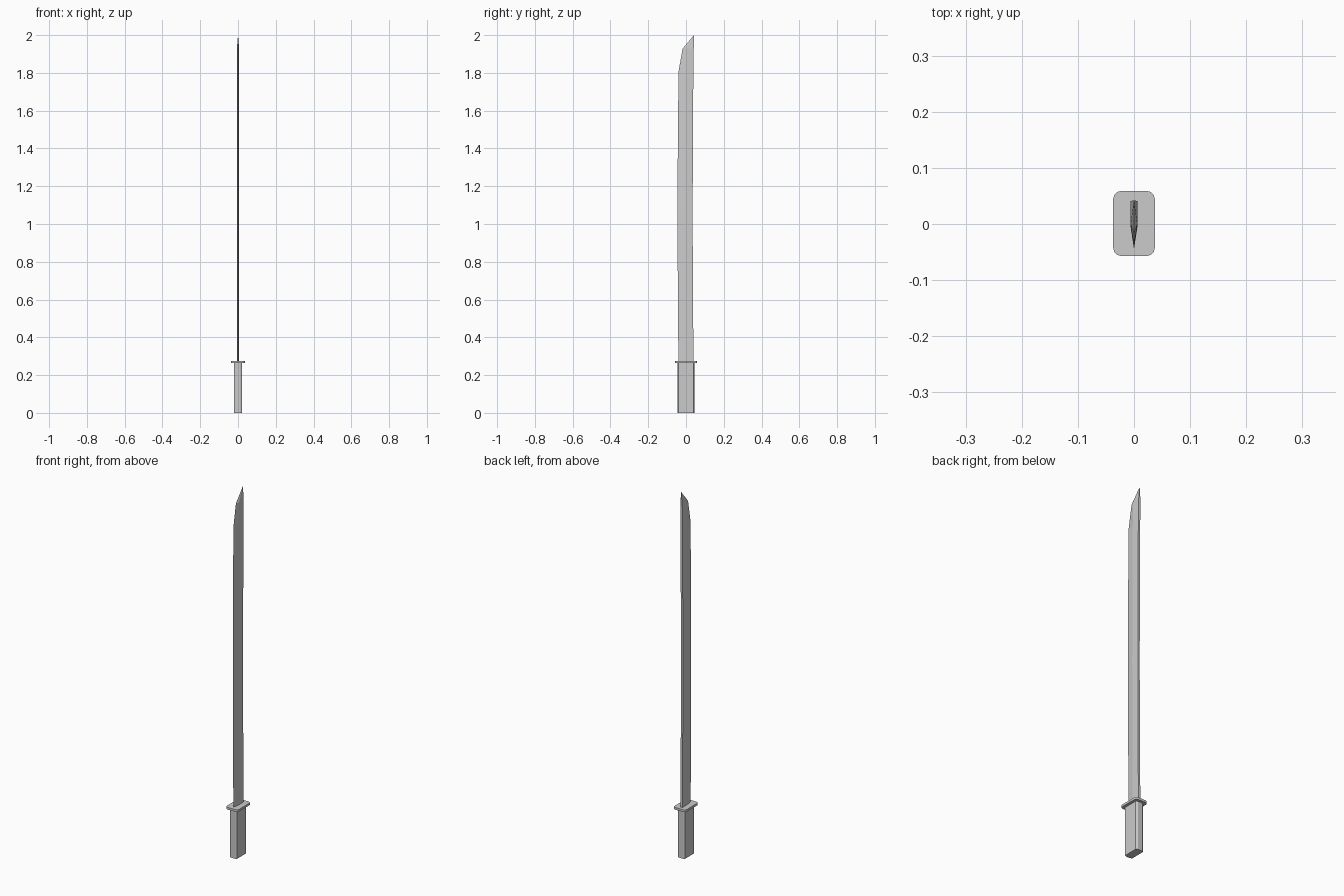
import bpy, bmesh, math

if "Cube" in bpy.data.objects:
    bpy.data.objects.remove(bpy.data.objects["Cube"])


def make_object(name, rings, tip=None):
    """Loft closed rings of points; cap the ends or close onto a tip point."""
    bm = bmesh.new()
    loops = [[bm.verts.new(p) for p in ring] for ring in rings]
    n = len(loops[0])
    for a, b in zip(loops, loops[1:]):
        for i in range(n):
            j = (i + 1) % n
            bm.faces.new((a[i], a[j], b[j], b[i]))
    bm.faces.new(loops[0][::-1])
    if tip:
        t = bm.verts.new(tip)
        for i in range(n):
            bm.faces.new((loops[-1][i], loops[-1][(i + 1) % n], t))
    else:
        bm.faces.new(loops[-1])
    bmesh.ops.recalc_face_normals(bm, faces=bm.faces)
    mesh = bpy.data.meshes.new(name)
    bm.to_mesh(mesh)
    bm.free()
    obj = bpy.data.objects.new(name, mesh)
    bpy.context.collection.objects.link(obj)
    return obj


def rounded_rect(hx, hy, rx, ry, steps, z, cy=0.0):
    """Rectangle ring with corners of the given radii and segment count."""
    pts = []
    for q, (sx, sy) in enumerate([(1, 1), (-1, 1), (-1, -1), (1, -1)]):
        for k in range(steps + 1):
            a = math.pi / 2 * (q + k / steps)
            pts.append((sx * (hx - rx) + rx * math.cos(a),
                        cy + sy * (hy - ry) + ry * math.sin(a), z))
    return pts


# Grip with chamfered corners
make_object("handle", [rounded_rect(0.022, 0.045, 0.010, 0.006, 1, z)
                       for z in (0, 0.266)])

# Flat guard with rounded corners
make_object("guard", [rounded_rect(0.037, 0.058, 0.014, 0.014, 3, z, 0.001)
                      for z in (0.264, 0.276)])

# Slightly curved blade: z, cutting edge y, ridge y, spine y
sections = [(0.27, -0.040, -0.002, 0.040), (0.60, -0.043, -0.004, 0.037),
            (1.05, -0.045, -0.006, 0.035), (1.50, -0.043, -0.004, 0.037),
            (1.81, -0.039, -0.002, 0.039), (1.928, -0.018, 0.0, 0.041)]
t = 0.006
make_object("blade",
            [[(0, edge, z), (t, ridge, z), (t, spine, z),
              (-t, spine, z), (-t, ridge, z)]
             for z, edge, ridge, spine in sections],
            tip=(0, 0.042, 2.0))
